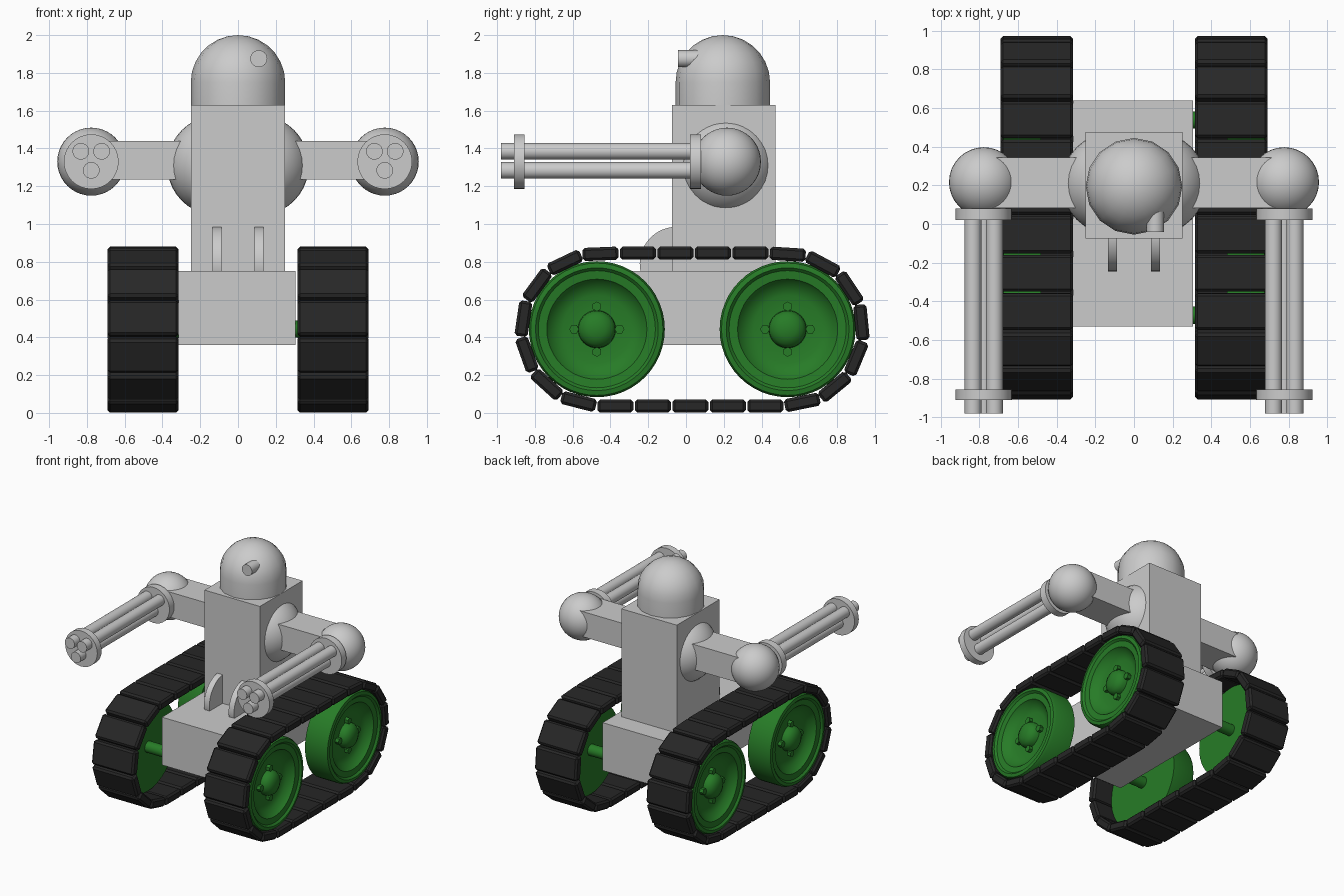
import bpy, bmesh
from math import pi, sin, cos, radians
from mathutils import Matrix, Vector

if "Cube" in bpy.data.objects:
    bpy.data.objects.remove(bpy.data.objects["Cube"])

def material(name, rgb):
    m = bpy.data.materials.new(name)
    m.diffuse_color = (*rgb, 1)
    m.use_nodes = True
    m.node_tree.nodes["Principled BSDF"].inputs["Base Color"].default_value = m.diffuse_color
    return m

GREEN = material("wheel_green", (0.02, 0.2, 0.02))
BLACK = material("track_rubber", (0.02, 0.02, 0.02))
T = Matrix.Translation
ALONG_X = Matrix.Rotation(pi / 2, 4, 'Y')      # local z -> +x
ALONG_Y = Matrix.Rotation(pi / 2, 4, 'X')      # local z -> -y

def finish(name, bm, mat=None, smooth=True, angle=35):
    bmesh.ops.recalc_face_normals(bm, faces=bm.faces)
    me = bpy.data.meshes.new(name)
    bm.to_mesh(me)
    bm.free()
    if smooth:
        me.polygons.foreach_set("use_smooth", [True] * len(me.polygons))
        me.set_sharp_from_angle(angle=radians(angle))
    ob = bpy.data.objects.new(name, me)
    bpy.context.collection.objects.link(ob)
    if mat:
        me.materials.append(mat)
    return ob

def lathe(bm, profile, segs, M):
    """Revolve (radius, height) points about local z, then place with M."""
    rings = []
    for r, h in profile:
        n = 1 if r == 0 else segs
        rings.append([bm.verts.new(M @ Vector((r * cos(2 * pi * i / segs), r * sin(2 * pi * i / segs), h)))
                      for i in range(n)])
    for a, b in zip(rings, rings[1:]):
        for i in range(segs):
            j = (i + 1) % segs
            vs = [a[i % len(a)], a[j % len(a)], b[j % len(b)], b[i % len(b)]]
            bm.faces.new(list(dict.fromkeys(vs)))

def cyl(bm, r, h0, h1, segs, M):
    lathe(bm, [(0, h0), (r, h0), (r, h1), (0, h1)], segs, M)

def box(name, lo, hi):
    bm = bmesh.new()
    lo, hi = Vector(lo), Vector(hi)
    bmesh.ops.create_cube(bm, size=1, matrix=T((lo + hi) / 2) @ Matrix.Diagonal((*(hi - lo), 1)))
    return finish(name, bm, smooth=False)

def ball(name, c, r):
    bm = bmesh.new()
    bmesh.ops.create_uvsphere(bm, u_segments=32, v_segments=20, radius=r, matrix=T(c))
    return finish(name, bm)

# hull and torso
box("hull", (-0.315, -0.53, 0.36), (0.305, 0.64, 0.75))
box("torso", (-0.25, -0.075, 0.74), (0.25, 0.475, 1.63))

# domed head
bm = bmesh.new()
dome = [(0.25 * cos(a), 1.75 + 0.25 * sin(a)) for a in [pi / 2 * i / 7 for i in range(7)]]
lathe(bm, [(0, 1.62), (0.25, 1.62)] + dome + [(0, 2.0)], 16, T((0, 0.195, 0)))
finish("head", bm)

# eye tube
bm = bmesh.new()
cyl(bm, 0.045, -0.12, 0.042, 24, T((0.11, 0, 1.875)) @ ALONG_Y)
finish("eye", bm)

for side, s in (("left", -1), ("right", 1)):
    # shoulder, arm and elbow
    ball(side + "_shoulder", (s * 0.11, 0.21, 1.31), 0.265)
    x0, x1 = sorted((s * 0.2, s * 0.74))
    box(side + "_arm", (x0, 0.083, 1.235), (x1, 0.345, 1.44))
    ex = s * 0.777
    ball(side + "_elbow", (ex, 0.217, 1.33), 0.18)

    # triple barrel gun with two round clamps
    bm = bmesh.new()
    for y0, y1 in ((-0.08, -0.02), (0.855, 0.91)):
        cyl(bm, 0.145, y0, y1, 32, T((ex, 0, 1.33)) @ ALONG_Y)
    finish(side + "_gun_clamps", bm)
    bm = bmesh.new()
    for dx, z in ((-0.055, 1.385), (0.055, 1.385), (0, 1.284)):
        cyl(bm, 0.044, -0.06, 0.98, 24, T((ex + dx, 0, z)) @ ALONG_Y)
    finish(side + "_gun_barrels", bm)

    # curved fin in front of the torso
    bm = bmesh.new()
    cyl(bm, 0.195, -0.024, 0.024, 48, T((s * 0.111, -0.05, 0.79)) @ ALONG_X)
    finish(side + "_fin", bm)

    # dished wheels with hub, lug nuts and axle
    profile = [(0, 0.48), (0.36, 0.48), (0.36, 0.655), (0.35, 0.675), (0.325, 0.68), (0.31, 0.665),
               (0.265, 0.66), (0.255, 0.645), (0.22, 0.615), (0.18, 0.6), (0.1, 0.6), (0.097, 0.63),
               (0.08, 0.657), (0.045, 0.675), (0, 0.68)]
    for pos, y in (("front", -0.472), ("rear", 0.538)):
        M = Matrix.Scale(s, 4, (1, 0, 0)) @ T((0, y, 0.443)) @ ALONG_X
        bm = bmesh.new()
        lathe(bm, profile, 48, M)
        finish(f"{side}_{pos}_wheel", bm, GREEN)
        bm = bmesh.new()
        for k in range(4):
            cyl(bm, 0.026, 0.59, 0.63, 6, M @ Matrix.Rotation(k * pi / 2, 4, 'Z') @ T((0.12, 0, 0)))
        finish(f"{side}_{pos}_lug_nuts", bm, GREEN, smooth=False)
        bm = bmesh.new()
        cyl(bm, 0.045, 0.25, 0.49, 24, M)
        finish(f"{side}_{pos}_axle", bm, GREEN)

# track path: two straights and two half circles, s = 0 at bottom middle
R, YC, HALF, ZC = 0.405, 0.033, 0.505, 0.441
ARC = pi * R
TOTAL = 4 * HALF + 2 * ARC

def path(s):
    s %= TOTAL
    if s > TOTAL / 2:                       # front half mirrors the rear half
        p = path(TOTAL - s)
        return Vector((0, 2 * YC - p.y, p.z))
    if s < HALF:
        return Vector((0, YC + s, ZC - R))
    if s < HALF + ARC:
        a = (s - HALF) / R
        return Vector((0, YC + HALF + R * sin(a), ZC - R * cos(a)))
    return Vector((0, YC + 2 * HALF + ARC - s, ZC + R))

# track links
LINKS = 23
pitch = TOTAL / LINKS
for side, s in (("left", -1), ("right", 1)):
    bm = bmesh.new()
    for i in range(LINKS):
        a = path((i - 0.5) * pitch - 0.01)
        b = path((i + 0.5) * pitch - 0.01)
        d = (b - a).normalized()
        rot = Matrix(((1, 0, 0), (0, d.y, -d.z), (0, d.z, d.y))).to_4x4()
        M = T((a + b) / 2 + Vector((s * 0.503, 0, 0))) @ rot
        size = Matrix.Diagonal((0.376, (b - a).length - 0.008, 0.07, 1))
        bmesh.ops.create_cube(bm, size=1, matrix=M @ size)
    bmesh.ops.bevel(bm, geom=bm.edges[:], offset=0.014, segments=1, affect='EDGES', profile=0.5)
    finish(side + "_track", bm, BLACK, smooth=False)
